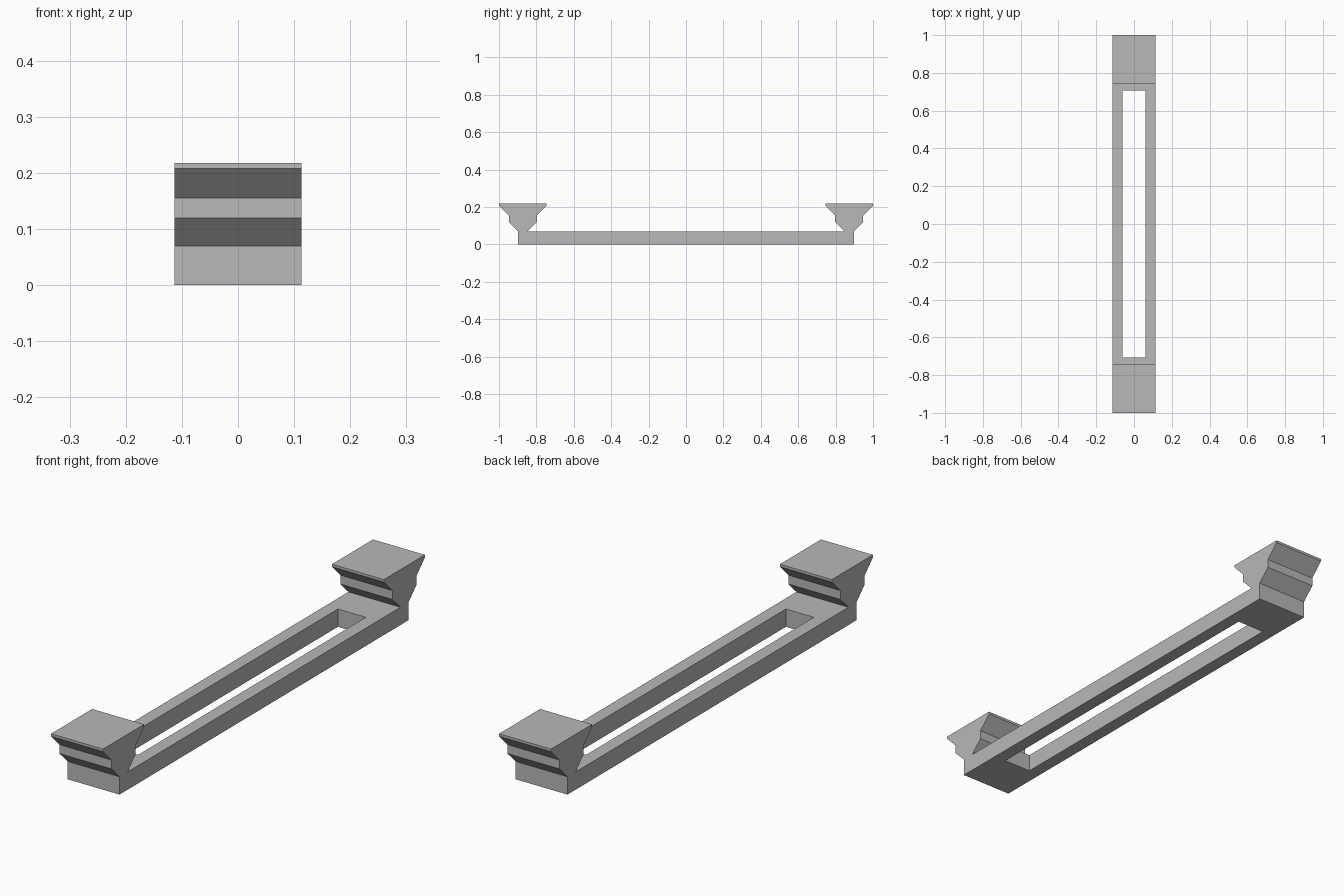
import bpy
import bmesh

HALF_WIDTH = 0.113
BASE_TOP = 0.07
CLAMP_Y = 0.8725

cube = bpy.data.objects.get("Cube")
if cube:
    bpy.data.objects.remove(cube, do_unlink=True)

# One plain grey for the whole fixture
grey = bpy.data.materials.new("plain grey")
grey.use_nodes = True
colour = (0.48, 0.48, 0.48, 1)
grey.diffuse_color = colour
grey.node_tree.nodes["Principled BSDF"].inputs["Base Color"].default_value = colour


def finish(bm, name):
    bmesh.ops.recalc_face_normals(bm, faces=bm.faces)
    mesh = bpy.data.meshes.new(name)
    bm.to_mesh(mesh)
    bm.free()
    mesh.materials.append(grey)
    obj = bpy.data.objects.new(name, mesh)
    bpy.context.collection.objects.link(obj)
    return obj


def rectangle(bm, x, y, z):
    return [bm.verts.new((sx * x, sy * y, z))
            for sx, sy in ((-1, -1), (1, -1), (1, 1), (-1, 1))]


# Long flat frame with a rectangular slot through it
bm = bmesh.new()
outer_y, slot_x, slot_y = 0.8975, 0.061, 0.708
loops = [rectangle(bm, HALF_WIDTH, outer_y, 0),
         rectangle(bm, HALF_WIDTH, outer_y, BASE_TOP),
         rectangle(bm, slot_x, slot_y, BASE_TOP),
         rectangle(bm, slot_x, slot_y, 0)]
for a, b in zip(loops, loops[1:] + loops[:1]):
    for i in range(4):
        j = (i + 1) % 4
        bm.faces.new((a[i], a[j], b[j], b[i]))
finish(bm, "slotted_base")


# Stepped end block: half depth and height of each level, extruded along x
def end_block(name, y):
    levels = [(0.025, BASE_TOP), (0.075, 0.12), (0.075, 0.155),
              (0.1275, 0.208), (0.1275, 0.218)]
    profile = [(d, z) for d, z in levels] + [(-d, z) for d, z in reversed(levels)]
    bm = bmesh.new()
    face = bm.faces.new([bm.verts.new((-HALF_WIDTH, y + d, z)) for d, z in profile])
    made = bmesh.ops.extrude_face_region(bm, geom=[face], use_keep_orig=True)
    verts = [g for g in made["geom"] if isinstance(g, bmesh.types.BMVert)]
    bmesh.ops.translate(bm, verts=verts, vec=(2 * HALF_WIDTH, 0, 0))
    finish(bm, name)


end_block("front_end_block", -CLAMP_Y)
end_block("back_end_block", CLAMP_Y)
